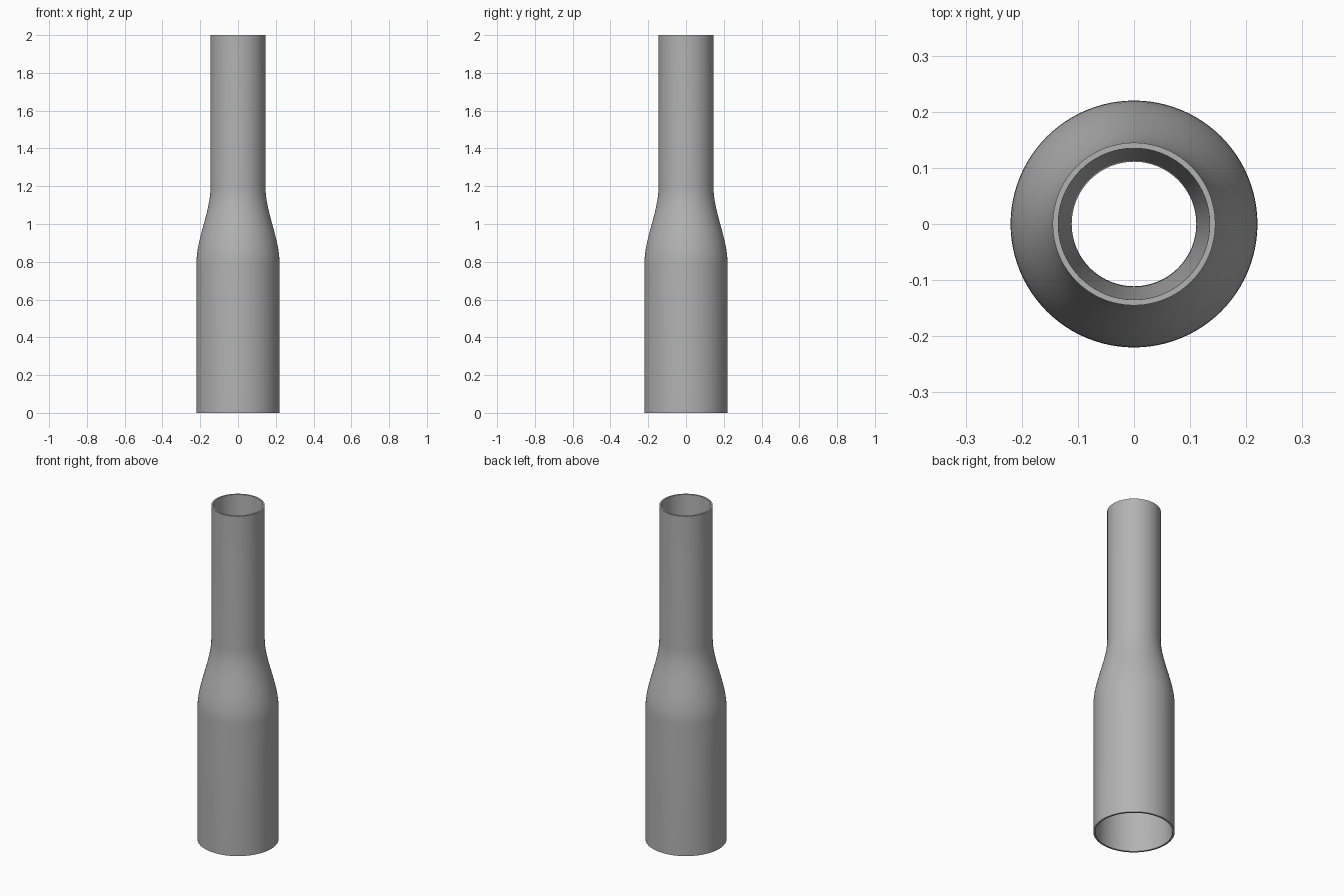
import bpy
import bmesh
from math import cos, sin, pi, radians

if "Cube" in bpy.data.objects:
    bpy.data.objects.remove(bpy.data.objects["Cube"])

SEGMENTS = 96
STEPS = 16
LOW, HIGH = 0.79, 1.2    # heights where the shoulder starts and ends


def shoulder(r_low, r_high):
    """Smooth S-shaped run of (radius, height) points between two tubes."""
    points = []
    for i in range(STEPS + 1):
        t = i / STEPS
        ease = t * t * (3 - 2 * t)
        points.append((r_low + (r_high - r_low) * ease, LOW + (HIGH - LOW) * t))
    return points


def revolve(name, profile, material):
    """Spin a closed profile around the vertical axis."""
    bm = bmesh.new()
    rings = []
    for r, z in profile:
        rings.append([bm.verts.new((r * cos(2 * pi * k / SEGMENTS),
                                    r * sin(2 * pi * k / SEGMENTS), z))
                      for k in range(SEGMENTS)])
    for a, b in zip(rings, rings[1:] + rings[:1]):
        for k in range(SEGMENTS):
            n = (k + 1) % SEGMENTS
            bm.faces.new((a[k], a[n], b[n], b[k]))
    bmesh.ops.recalc_face_normals(bm, faces=bm.faces)
    mesh = bpy.data.meshes.new(name)
    bm.to_mesh(mesh)
    bm.free()
    mesh.materials.append(material)
    obj = bpy.data.objects.new(name, mesh)
    bpy.context.collection.objects.link(obj)
    bpy.ops.object.select_all(action="DESELECT")
    obj.select_set(True)
    bpy.context.view_layer.objects.active = obj
    bpy.ops.object.shade_smooth_by_angle(angle=radians(30))
    return obj


grey = bpy.data.materials.new("plain_grey")
grey.use_nodes = True
colour = (0.45, 0.45, 0.45, 1)
grey.diffuse_color = colour
grey.node_tree.nodes["Principled BSDF"].inputs["Base Color"].default_value = colour

# Outer wall upwards, then the tapered bore back down
outer = [(0.22, 0)] + shoulder(0.22, 0.145) + [(0.145, 2)]
bore = [(0.209, 0)] + shoulder(0.19, 0.111) + [(0.135, 2)]
revolve("reducer_tube", outer + bore[::-1], grey)
